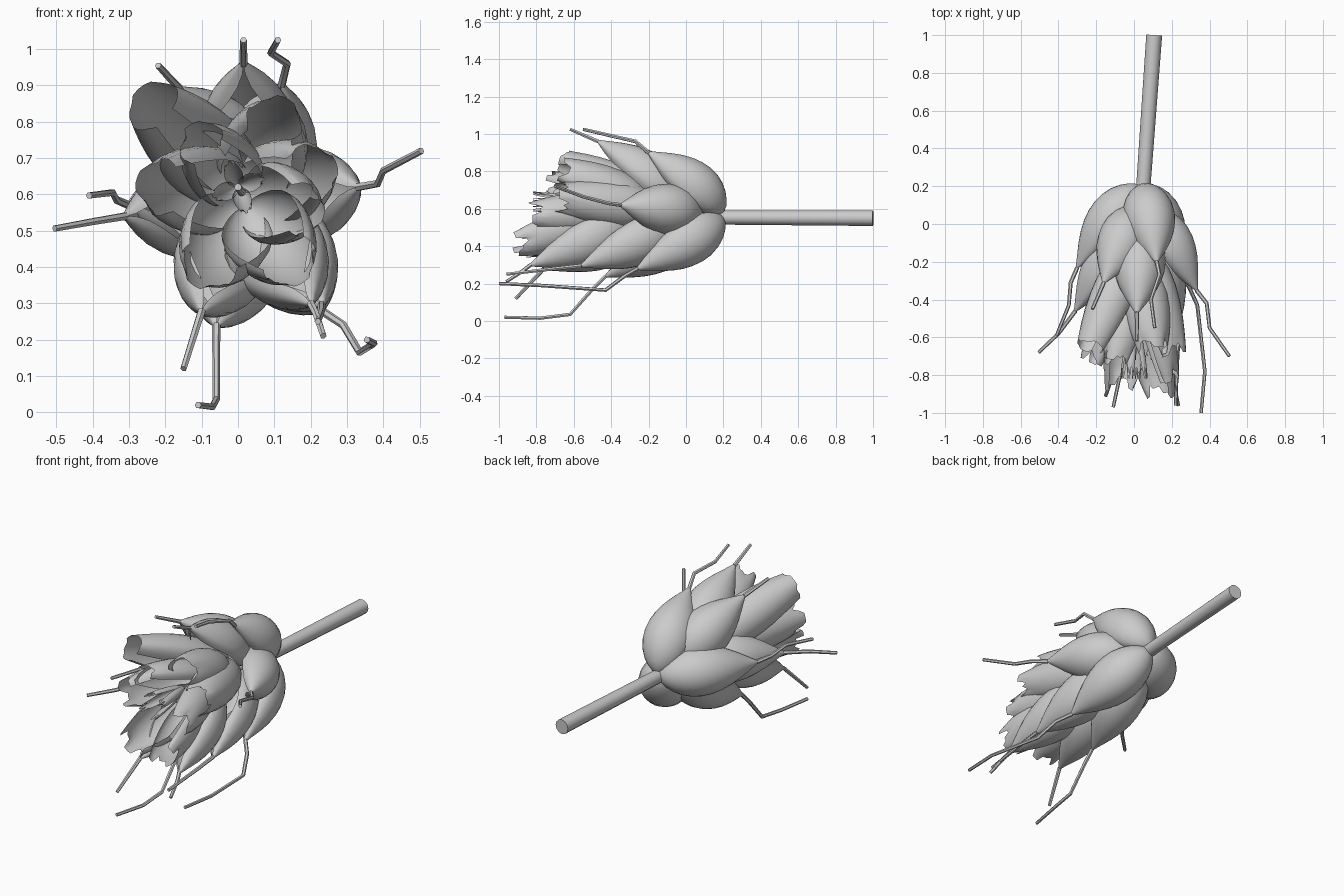
import bpy, math, random
from mathutils import Vector

if "Cube" in bpy.data.objects:
    bpy.data.objects.remove(bpy.data.objects["Cube"])

random.seed(4)
# teardrop width along a bract: (position, relative width)
PROFILE = [(0, .03), (.02, .26), (.06, .46), (.12, .67), (.2, .85), (.3, .98), (.4, 1.02), (.5, .99),
           (.6, .9), (.7, .75), (.8, .55), (.88, .36), (.95, .19), (1, .07)]
# fuller profile for the torn, open-ended inner bracts
OPEN = [(0, .03), (.03, .3), (.08, .52), (.16, .75), (.28, .95), (.42, 1.03), (.56, 1.02),
        (.7, .95), (.82, .85), (.92, .75), (1, .66)]


def bract(name, base, tip, width=.13, bulge=.15, arc=120, torn=0, outward=None):
    """Hollow teardrop shell, belly facing outward, with a slot on the inner side."""
    base, tip = Vector(base), Vector(tip)
    d = tip - base
    length = d.length
    d.normalize()
    out = Vector(outward) if outward else Vector((tip.x - .02, 0, tip.z - .58))
    n = (out - d * out.dot(d)).normalized()
    s = d.cross(n)
    prof = OPEN if torn else PROFILE
    m = 20
    verts, faces = [], []
    # coarse ragged rim
    notch = [random.uniform(.3, 1) * (j // 4 % 2) for j in range(m + 1)]
    for i, (t, r) in enumerate(prof):
        # the slot closes toward a pointed tip
        half = arc if torn else 180 - (180 - arc) * math.sin(math.pi * t)
        for j in range(m + 1):
            a = math.radians(half) * (2 * j / m - 1)
            tt = t - torn * notch[j] * max(0, (t - .8) / .2)
            c = math.cos(a)
            h = bulge if c > 0 else bulge * .6
            verts.append(base + d * (length * tt) + s * (width * r * math.sin(a)) + n * (h * r * c))
    for i in range(len(prof) - 1):
        for j in range(m):
            k = i * (m + 1) + j
            faces.append((k, k + 1, k + m + 2, k + m + 1))
    me = bpy.data.meshes.new(name)
    me.from_pydata([tuple(v) for v in verts], [], faces)
    me.polygons.foreach_set("use_smooth", [True] * len(me.polygons))
    ob = bpy.data.objects.new(name, me)
    bpy.context.collection.objects.link(ob)


def tube(name, pts, radius, sides_res=1, taper=.8):
    """Capped tube along a jointed path."""
    cu = bpy.data.curves.new(name, 'CURVE')
    cu.dimensions = '3D'
    cu.bevel_depth = radius
    cu.bevel_resolution = sides_res
    cu.use_fill_caps = True
    sp = cu.splines.new('POLY')
    sp.points.add(len(pts) - 1)
    for i, p in enumerate(pts):
        sp.points[i].co = (*p, 1)
        sp.points[i].radius = 1 - (1 - taper) * i / (len(pts) - 1)
    ob = bpy.data.objects.new(name, cu)
    bpy.context.collection.objects.link(ob)
    bpy.ops.object.select_all(action='DESELECT')
    ob.select_set(True)
    bpy.context.view_layer.objects.active = ob
    bpy.ops.object.convert(target='MESH')
    bpy.ops.object.shade_smooth_by_angle(angle=math.radians(40))


# stem and core
tube("stem", [(.107, 1, .55), (.048, .18, .553)], .042, 4, .9)
tube("core", [(.048, .2, .557), (.03, -.2, .58), (.0, -.72, .62)], .02, 3, .5)

# pointed outer bracts, each with a jointed awn starting at its tip
outer = [
    ((.05, .2, .58), [(.12, -.2, .9), (.135, -.27, .96), (.09, -.4, .99), (.11, -.55, 1.025)]),
    ((.05, .2, .55), [(.23, -.26, .28), (.29, -.33, .24), (.335, -.43, .165), (.375, -.78, .19), (.355, -1, .2)]),
    ((.04, .2, .56), [(-.3, -.23, .57), (-.335, -.31, .585), (-.345, -.43, .605), (-.41, -.59, .597)]),
    ((.05, .08, .58), [(.33, -.35, .62), (.385, -.42, .63), (.4, -.55, .665), (.505, -.7, .72)]),
    ((.03, .08, .54), [(-.06, -.43, .24), (-.06, -.5, .17), (-.06, -.62, .035), (-.07, -.78, .015), (-.11, -.97, .02)]),
    ((.03, .08, .59), [(-.16, -.31, .89), (-.22, -.45, .955)]),
    ((.04, -.02, .61), [(.015, -.47, .96), (.015, -.62, 1.025)]),
    ((.03, -.02, .57), [(-.31, -.46, .54), (-.4, -.58, .525), (-.505, -.68, .506)]),
    ((.05, -.03, .55), [(.23, -.56, .295), (.23, -.7, .28), (.22, -.96, .25)]),
    ((.01, -.18, .54), [(-.1, -.76, .28), (-.15, -.91, .12)]),
    ((.03, -.28, .56), [(.2, -.83, .3), (.215, -.87, .27), (.235, -.96, .21)]),
]
for i, (base, path) in enumerate(outer):
    bract(f"outer_bract_{i + 1}", base, path[0], .135, .142)
    tube(f"awn_{i + 1}", path, .0115)

# torn open bracts toward the front
torn = [
    ((.02, -.1, .6), (-.23, -.66, .84), .12, .12, 155, .03),
    ((.03, -.1, .59), (.2, -.7, .66), .12, .12, 130, .1),
    ((.02, -.2, .6), (-.21, -.74, .62), .12, .12, 130, .1),
    ((.03, -.18, .61), (.1, -.68, .8), .12, .12, 130, .1),
    ((.02, -.28, .6), (-.1, -.74, .74), .10, .10, 130, .12),
    ((.02, -.32, .59), (.17, -.84, .56), .11, .11, 120, .12),
    ((.02, -.36, .57), (-.08, -.88, .41), .12, .12, 115, .12),
    ((.02, -.4, .57), (.14, -.92, .42), .12, .12, 115, .12),
]
for i, (b, t, w, h, arc, tear) in enumerate(torn):
    bract(f"torn_bract_{i + 1}", b, t, w, h, arc, tear)

# thin shreds at the heart
for i in range(4):
    a = math.radians(90 * i + 20)
    x, z = math.cos(a), math.sin(a)
    bract(f"heart_shred_{i + 1}", (0, -.5, .62), (.06 * x, -.82, .62 + .06 * z), .025, .025, 80, .2, (x, 0, z))
